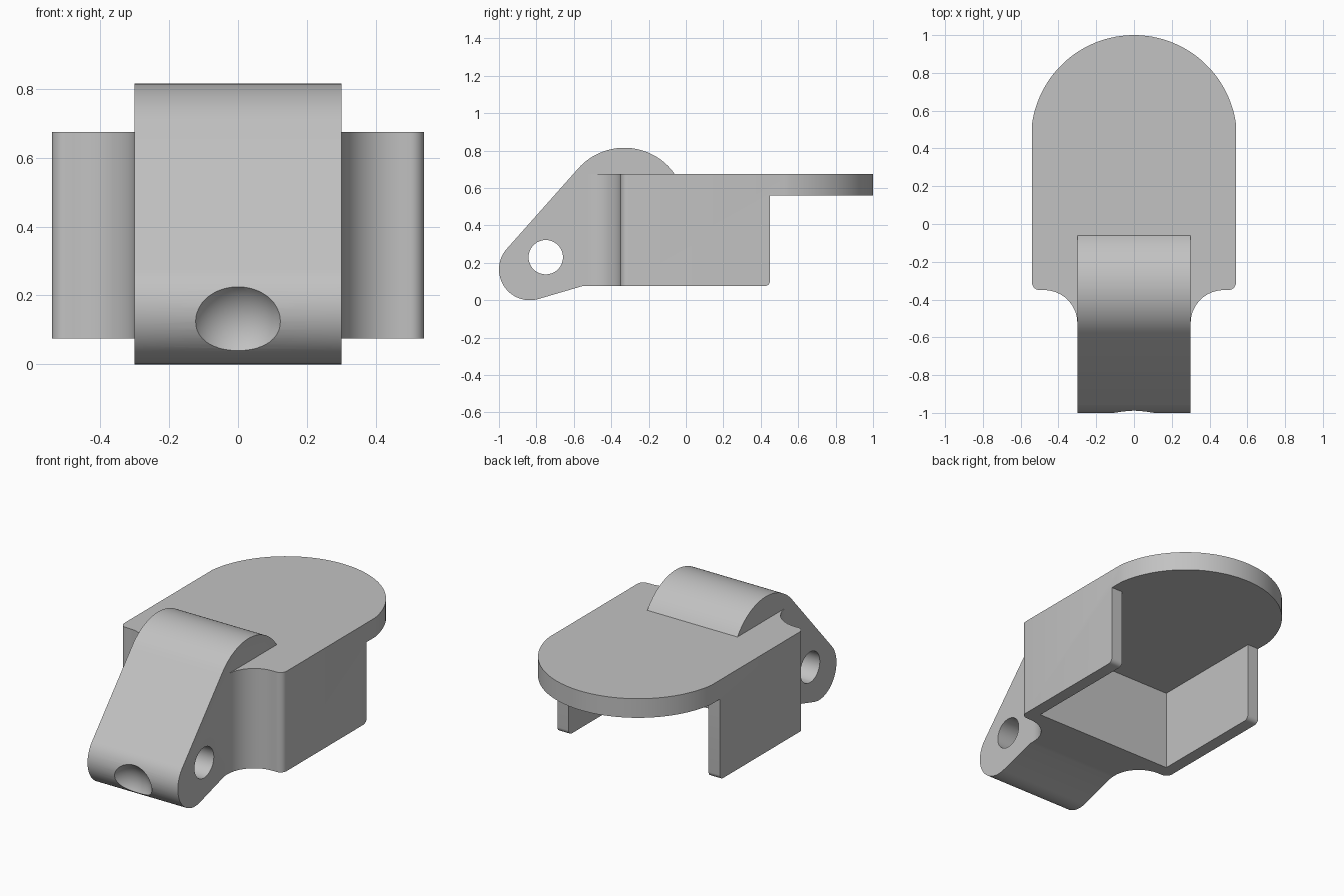
import bpy, bmesh, math
from mathutils import Vector

if "Cube" in bpy.data.objects:
    bpy.data.objects.remove(bpy.data.objects["Cube"])

grey = bpy.data.materials.new("mid grey")
grey.diffuse_color = (0.54, 0.54, 0.54, 1)
grey.use_nodes = True
grey.node_tree.nodes["Principled BSDF"].inputs["Base Color"].default_value = grey.diffuse_color


def arc(cx, cy, r, a0, a1, n):
    """Points on a circle from angle a0 to a1 in degrees."""
    return [(cx + r * math.cos(math.radians(a0 + (a1 - a0) * i / n)),
             cy + r * math.sin(math.radians(a0 + (a1 - a0) * i / n))) for i in range(n + 1)]


def prism(name, pts, lo, hi, axis):
    """Extrude a profile: (x, y) along z, or (y, z) along x."""
    bm = bmesh.new()
    place = (lambda p, d: (p[0], p[1], d)) if axis == 'Z' else (lambda p, d: (d, p[0], p[1]))
    face = bm.faces.new([bm.verts.new(place(p, lo)) for p in pts])
    side = bmesh.ops.extrude_face_region(bm, geom=[face])["geom"]
    move = Vector((0, 0, hi - lo)) if axis == 'Z' else Vector((hi - lo, 0, 0))
    bmesh.ops.translate(bm, vec=move, verts=[g for g in side if isinstance(g, bmesh.types.BMVert)])
    bmesh.ops.recalc_face_normals(bm, faces=bm.faces)
    return make(name, bm)


def make(name, bm):
    me = bpy.data.meshes.new(name)
    bm.to_mesh(me)
    bm.free()
    me.materials.append(grey)
    ob = bpy.data.objects.new(name, me)
    bpy.context.collection.objects.link(ob)
    return ob


def combine(target, tool, op):
    """Apply a boolean and remove the tool."""
    mod = target.modifiers.new(op, 'BOOLEAN')
    mod.operation, mod.solver, mod.object = op, 'EXACT', tool
    bpy.context.view_layer.objects.active = target
    bpy.ops.object.modifier_apply(modifier=mod.name)
    bpy.data.objects.remove(tool)


# Footprint: concave neck, rounded front corner, straight side, round back
W, R, YC = 0.54, 0.545, 0.455
end = math.degrees(math.acos(W / R))
right = arc(0.475, -0.525, 0.175, 180, 90, 16)
right += arc(W - 0.04, -0.31, 0.04, -90, 0, 6)
right += arc(0, YC, R, end, 90, 32)
left = [(-x, y) for x, y in reversed(right[:-1])]
body = prism("bracket_body", right + left, 0.075, 0.675, 'Z')

# Slanted lug: two circles joined by tangent lines
big, small = (-0.33, 0.485, 0.33), (-0.835, 0.165, 0.165)
dy, dz = big[0] - small[0], big[1] - small[1]
slope = math.degrees(math.atan2(dz, dy))
flare = math.degrees(math.asin((big[2] - small[2]) / math.hypot(dy, dz)))
top_a, low_a = 90 + slope + flare, 270 + slope - flare
lug_pts = arc(*big, 0, top_a, 40) + arc(*small, top_a, low_a, 32)
t = lug_pts[-1]
lug_pts += [(t[0] + (0.075 - t[1]) / math.tan(math.radians(slope - flare)), 0.075), (0.0, 0.075)]
lug = prism("lug", lug_pts, -0.30, 0.30, 'X')
combine(body, lug, 'UNION')

# Open cavity between the side walls
cavity = prism("cavity_cutter", [(-0.465, -0.27), (0.465, -0.27), (0.465, 2), (-0.465, 2)],
               -0.5, 0.56, 'Z')
combine(body, cavity, 'DIFFERENCE')

# Space under the overhanging plate, leaving rounded wall corners
under = [(0.45, 0.56), (1.5, 0.56), (1.5, -0.2), (0.42, -0.2)] + arc(0.42, 0.105, 0.03, -90, 0, 6)
combine(body, prism("overhang_cutter", under, -1, 1, 'X'), 'DIFFERENCE')

# Cross pin hole
hole = prism("pin_hole_cutter", arc(-0.75, 0.23, 0.092, 0, 350, 35), -1, 1, 'X')
combine(body, hole, 'DIFFERENCE')

# Round dimple in the lug nose
bm = bmesh.new()
bmesh.ops.create_uvsphere(bm, u_segments=48, v_segments=24, radius=0.15)
a = math.radians(194)
bmesh.ops.translate(bm, verts=bm.verts, vec=(
    0, small[0] + 0.25 * math.cos(a), small[1] - 0.25 * abs(math.sin(a))))
combine(body, make("dimple_cutter", bm), 'DIFFERENCE')

# Smooth curves with sharp edges kept
bpy.ops.object.select_all(action='DESELECT')
body.select_set(True)
bpy.context.view_layer.objects.active = body
bpy.ops.object.shade_smooth_by_angle(angle=math.radians(25))
